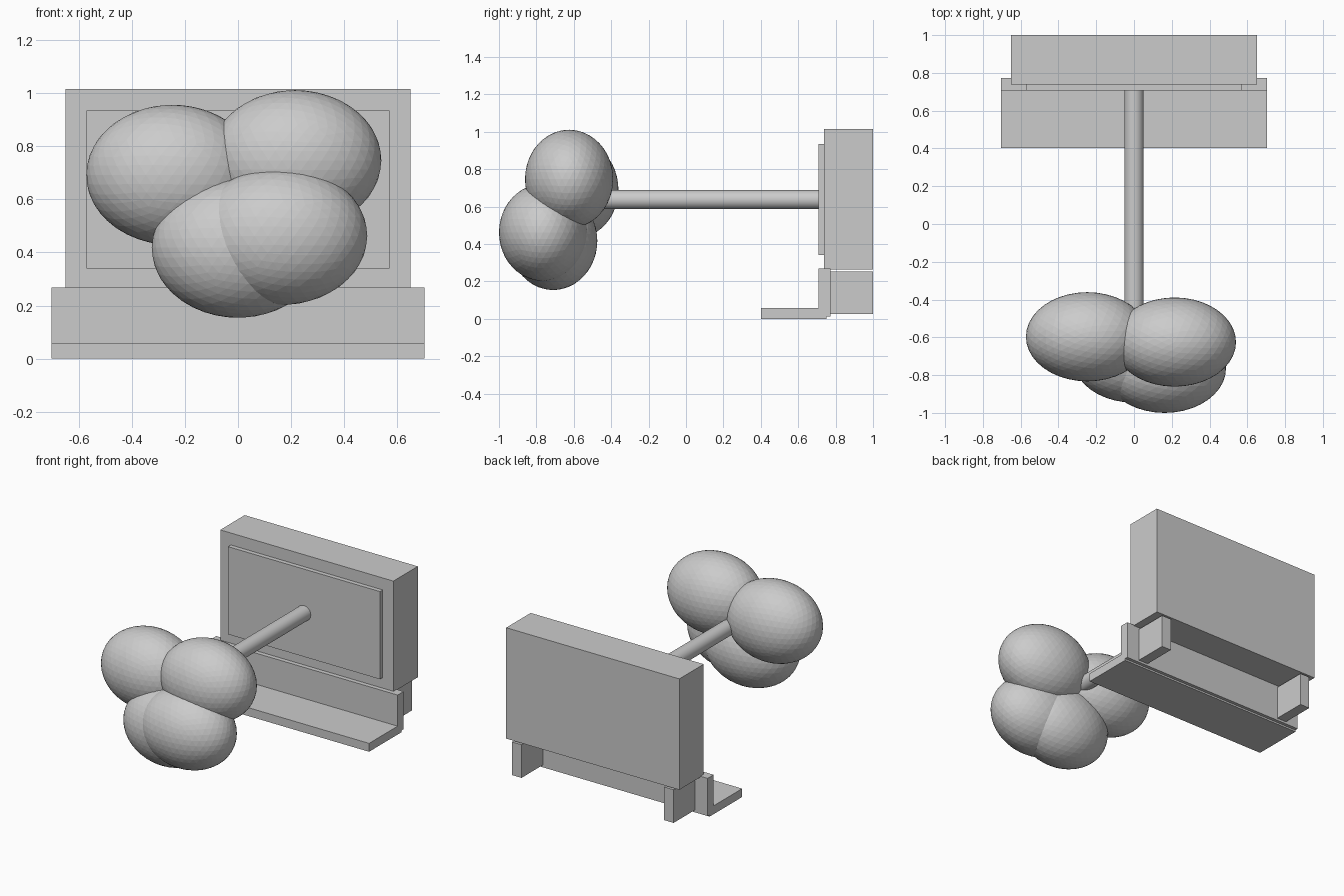
import bpy
import math

if "Cube" in bpy.data.objects:
    bpy.data.objects.remove(bpy.data.objects["Cube"])


def box(name, x0, x1, y0, y1, z0, z1):
    bpy.ops.mesh.primitive_cube_add(size=1, location=((x0 + x1) / 2, (y0 + y1) / 2, (z0 + z1) / 2))
    ob = bpy.context.object
    ob.name = name
    ob.scale = (x1 - x0, y1 - y0, z1 - z0)
    bpy.ops.object.transform_apply(location=False, rotation=False, scale=True)
    return ob


def ellipsoid(name, centre, radii):
    bpy.ops.mesh.primitive_ico_sphere_add(subdivisions=4, radius=1, location=centre)
    ob = bpy.context.object
    ob.name = name
    ob.scale = radii
    bpy.ops.object.transform_apply(location=False, rotation=False, scale=True)
    return ob


# Cabinet with raised front panel
box("cabinet", -0.65, 0.65, 0.738, 1.0, 0.263, 1.016)
box("front_panel", -0.57, 0.57, 0.708, 0.75, 0.34, 0.935)

# L-shaped shelf below the cabinet
box("shelf_tray", -0.703, 0.703, 0.402, 0.75, 0.0, 0.057)
box("shelf_upright", -0.703, 0.703, 0.708, 0.772, 0.012, 0.268)

# Pair of rear feet
for side, s in (("left", -1), ("right", 1)):
    xs = sorted((s * 0.535, s * 0.607))
    box(side + "_foot", xs[0], xs[1], 0.765, 1.0, 0.027, 0.252)

# Arm reaching forward from the panel
bpy.ops.mesh.primitive_cylinder_add(vertices=32, radius=0.051, depth=1.32,
                                    location=(0, 0.06, 0.637), rotation=(math.pi / 2, 0, 0))
arm = bpy.context.object
arm.name = "arm"
bpy.ops.object.shade_smooth_by_angle(angle=math.radians(30))

# Cluster of overlapping rounded lobes
lobes = {
    "upper_left_lobe": ((-0.247, -0.597, 0.692), (0.325, 0.236, 0.264)),
    "upper_right_lobe": ((0.215, -0.625, 0.747), (0.325, 0.236, 0.264)),
    "lower_right_lobe": ((0.162, -0.764, 0.462), (0.325, 0.236, 0.26)),
    "lower_left_lobe": ((0.0, -0.71, 0.418), (0.325, 0.236, 0.264)),
}
for name, (centre, radii) in lobes.items():
    ellipsoid(name, centre, radii)
